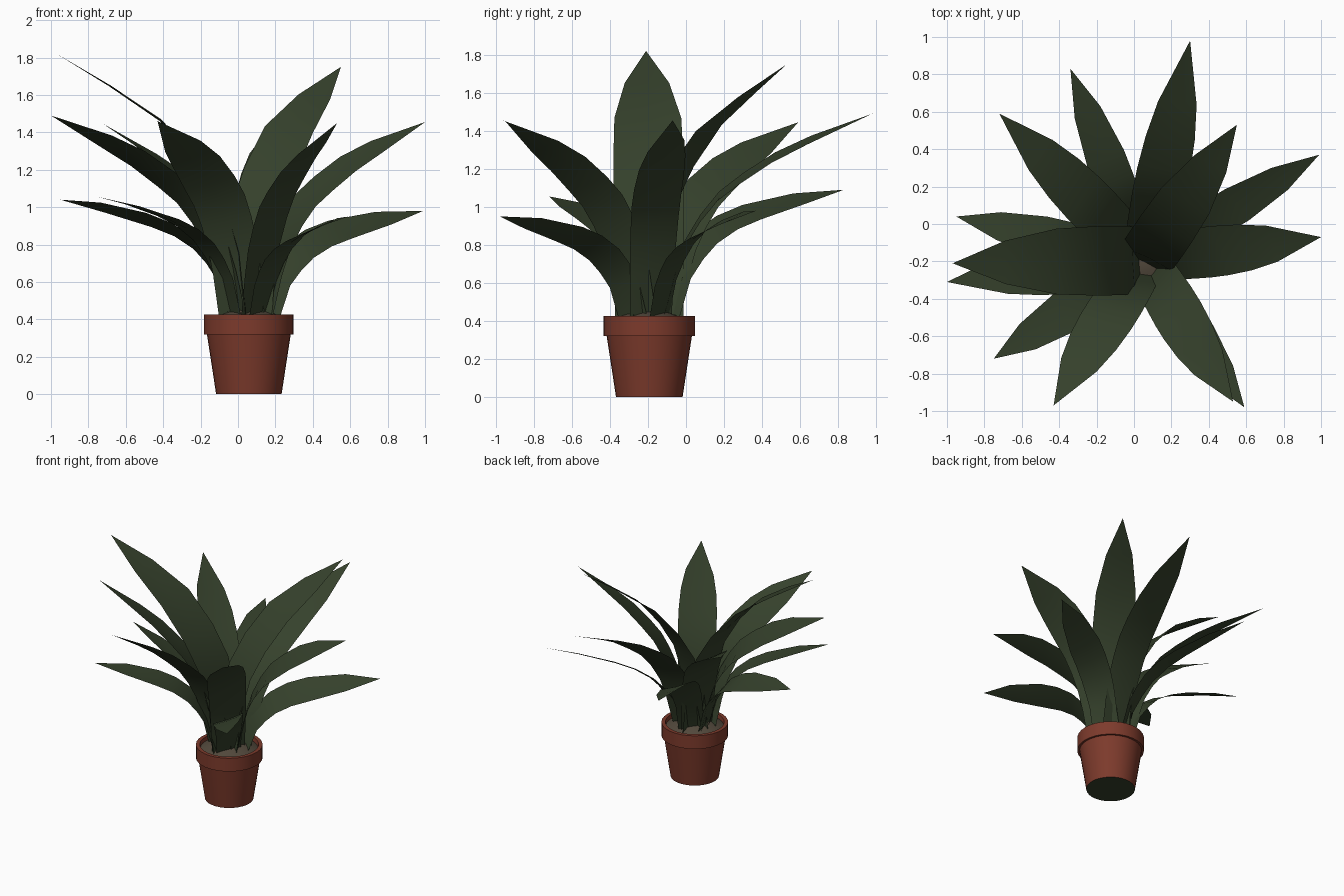
import bpy, bmesh, math
from mathutils import Vector, Matrix

if "Cube" in bpy.data.objects:
    bpy.data.objects.remove(bpy.data.objects["Cube"])

CX, CY = 0.058, -0.193          # the pot stands off-centre


def material(name, rgb):
    m = bpy.data.materials.new(name)
    m.diffuse_color = (*rgb, 1)
    m.use_nodes = True
    m.node_tree.nodes["Principled BSDF"].inputs["Base Color"].default_value = m.diffuse_color
    return m


LEAF = material("dark_green", (0.036, 0.053, 0.025))
CLAY = material("terracotta", (0.205, 0.043, 0.025))
SOIL = material("soil_brown", (0.085, 0.066, 0.045))


def finish(bm, name, mat, angle):
    me = bpy.data.meshes.new(name)
    bm.to_mesh(me)
    bm.free()
    ob = bpy.data.objects.new(name, me)
    bpy.context.collection.objects.link(ob)
    me.materials.append(mat)
    bpy.ops.object.select_all(action='DESELECT')
    ob.select_set(True)
    bpy.context.view_layer.objects.active = ob
    bpy.ops.object.shade_smooth_by_angle(angle=math.radians(angle))
    return ob


def lathe(name, profile, mat, n=32):
    """Spin an (r, z) profile, given upward on the outside, about the pot axis."""
    bm = bmesh.new()
    rings = []
    for r, z in profile:
        if r == 0:
            rings.append([bm.verts.new((CX, CY, z))] * n)
        else:
            rings.append([bm.verts.new((CX + r * math.cos(k * math.tau / n),
                                        CY + r * math.sin(k * math.tau / n), z)) for k in range(n)])
    for a, b in zip(rings, rings[1:]):
        for k in range(n):
            j = (k + 1) % n
            bm.faces.new(list(dict.fromkeys((a[k], a[j], b[j], b[k]))))
    return finish(bm, name, mat, 35)


# Pot with rim, its dark underside, and the soil mound
lathe("pot", [(0.175, 0), (0.224, 0.32), (0.24, 0.32), (0.24, 0.425), (0.212, 0.425), (0.205, 0.37)], CLAY)
lathe("pot_underside", [(0, 0), (0.175, 0)], LEAF)
lathe("soil", [(0.208, 0.395), (0.14, 0.43), (0.06, 0.46), (0, 0.465)], SOIL)

# Leaf shapes: (outward fraction, height fraction, width fraction) from base to tip
LOW = [(0, 0, .8), (.07, .34, .85), (.14, .50, .92), (.22, .63, .97), (.34, .745, 1),
       (.48, .825, 1), (.75, .93, .7), (1, 1, 0)]
MID = [(0, 0, .85), (.06, .23, .9), (.11, .37, .94), (.185, .495, .97), (.27, .60, 1),
       (.38, .685, 1), (.53, .785, .93), (.70, .87, .73), (1, 1, 0)]
TOP = [(0, 0, .97), (.04, .25, .98), (.12, .44, 1), (.25, .59, 1), (.45, .75, .95), (.72, .88, .63), (1, 1, 0)]


def leaf(name, shape, r0, width, tip, roll):
    """A ribbon leaf arching to its tip; roll raises its left edge."""
    dx, dy = tip[0] - CX, tip[1] - CY
    reach = math.hypot(dx, dy)
    out = Vector((dx / reach, dy / reach, 0))
    level = Vector((-out.y, out.x, 0))
    z0 = 0.40
    pts = [Vector((CX, CY, z0 + (tip[2] - z0) * v)) + out * (r0 + (reach - r0) * u) for u, v, _ in shape]
    bm = bmesh.new()
    rows = []
    for i, p in enumerate(pts):
        w = shape[i][2] * width / 2
        tangent = (pts[min(i + 1, len(pts) - 1)] - pts[max(i - 1, 0)]).normalized()
        side = Matrix.Rotation(math.radians(roll), 3, tangent) @ level
        lift = tangent.cross(side) * w * 0.03          # faint fold along the midrib
        if w == 0:
            rows.append([bm.verts.new(p)] * 3)
        else:
            rows.append([bm.verts.new(q) for q in (p + side * w + lift, p - lift, p - side * w + lift)])
    for a, b in zip(rows, rows[1:]):
        for k in (0, 1):
            bm.faces.new(list(dict.fromkeys((a[k + 1], b[k + 1], b[k], a[k]))))
    finish(bm, name, LEAF, 60)


# Lower ring of drooping leaves
for i, (tip, roll) in enumerate([((.99, .37, .98), 25), ((-.34, .83, 1.09), 20), ((-.95, .04, 1.04), 20),
                                 ((-.75, -.72, 1.055), -5), ((.59, -.98, .95), 20)]):
    leaf(f"lower_leaf_{i + 1}", LOW, 0.10, 0.23, tip, roll)

# Middle ring
for i, (tip, roll) in enumerate([((1.0, -.07, 1.455), 20), ((.30, .98, 1.49), 14), ((-.72, .59, 1.445), 16),
                                 ((-1.0, -.31, 1.49), 20), ((-.43, -.97, 1.46), 20), ((.53, -.95, 1.45), 20)]):
    leaf(f"middle_leaf_{i + 1}", MID, 0.07, 0.29, tip, roll)

# Two tall inner leaves
leaf("tall_leaf_1", TOP, 0.02, 0.37, (-.97, -.21, 1.82), 0)
leaf("tall_leaf_2", TOP, -0.02, 0.31, (.55, .53, 1.75), 9)
